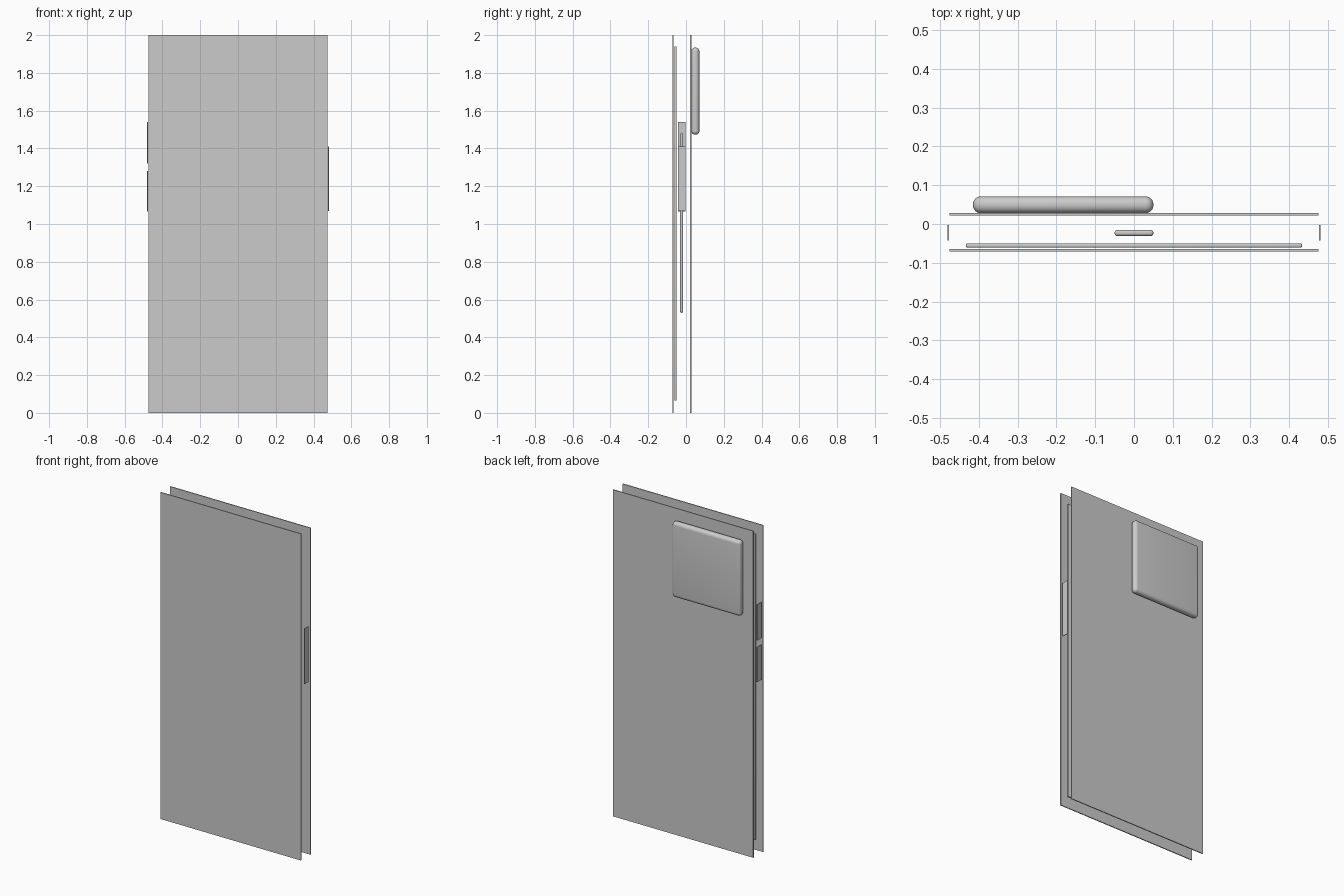
import bpy

if "Cube" in bpy.data.objects:
    bpy.data.objects.remove(bpy.data.objects["Cube"])

grey = bpy.data.materials.new("neutral grey")
grey.diffuse_color = (0.6, 0.6, 0.6, 1)
grey.use_nodes = True
grey.node_tree.nodes["Principled BSDF"].inputs["Base Color"].default_value = grey.diffuse_color


def box(name, x, y, z, bevel=0.0, segments=4):
    """Box from (min, max) ranges, with optionally rounded edges."""
    ranges = (x, y, z)
    bpy.ops.mesh.primitive_cube_add(size=1, location=[(a + b) / 2 for a, b in ranges])
    ob = bpy.context.object
    ob.name = name
    ob.scale = [b - a for a, b in ranges]
    bpy.ops.object.transform_apply(location=False, rotation=False, scale=True)
    ob.data.materials.append(grey)
    if bevel:
        mod = ob.modifiers.new("rounded edges", 'BEVEL')
        mod.width = bevel
        mod.segments = segments
        bpy.ops.object.modifier_apply(modifier=mod.name)
        bpy.ops.object.shade_smooth_by_angle()
    return ob


# Front and back panels
box("front_glass", (-0.475, 0.475), (-0.071, -0.065), (0, 2))
box("back_panel", (-0.475, 0.475), (0.022, 0.028), (0, 2))

# Display behind the front glass
box("display", (-0.433, 0.433), (-0.061, -0.050), (0.065, 1.94), 0.004, 3)

# Internal bar between the panels
box("inner_bar", (-0.05, 0.05), (-0.031, -0.015), (0.53, 1.48), 0.007)

# Raised camera block on the back
box("camera_block", (-0.415, 0.05), (0.028, 0.071), (1.473, 1.934), 0.02, 6)

# Side buttons
side_y = (-0.043, -0.003)
box("volume_up_button", (-0.481, -0.477), side_y, (1.32, 1.54))
box("volume_down_button", (-0.481, -0.477), side_y, (1.065, 1.28))
box("power_button", (0.477, 0.481), side_y, (1.07, 1.41))
